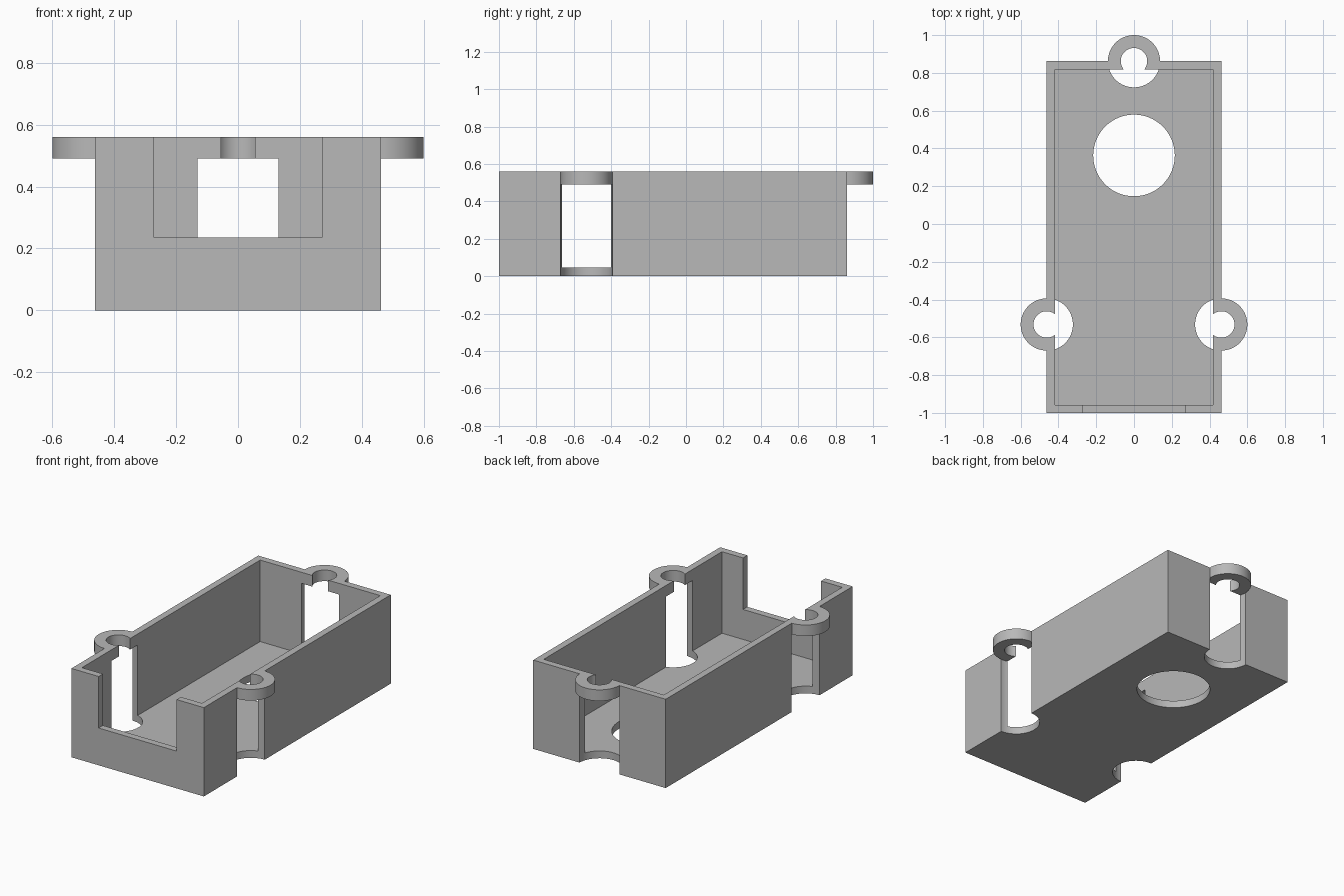
import bpy
import math

cube = bpy.data.objects.get("Cube")
if cube:
    bpy.data.objects.remove(cube, do_unlink=True)

# Main dimensions
HALF_W, FRONT, BACK, TOP = 0.462, -1.0, 0.862, 0.56
WALL, FLOOR = 0.043, 0.046
LUG_R, BORE_R, LUG_BOTTOM = 0.138, 0.07, 0.49
LUGS = [(-HALF_W, -0.532), (HALF_W, -0.532), (0, BACK)]

grey = bpy.data.materials.new("light grey")
grey.use_nodes = True
colour = (0.48, 0.48, 0.48, 1)
grey.diffuse_color = colour
grey.node_tree.nodes["Principled BSDF"].inputs["Base Color"].default_value = colour


def block(name, x, y0, y1, z0, z1):
    """Box symmetric about x = 0."""
    bpy.ops.mesh.primitive_cube_add(size=1, location=(0, (y0 + y1) / 2, (z0 + z1) / 2))
    ob = bpy.context.object
    ob.name = name
    ob.scale = (2 * x, y1 - y0, z1 - z0)
    bpy.ops.object.transform_apply(location=True, rotation=True, scale=True)
    ob.data.materials.append(grey)
    return ob


def post(name, centre, radius, z0, z1):
    """Upright cylinder."""
    bpy.ops.mesh.primitive_cylinder_add(
        vertices=80, radius=radius, depth=z1 - z0, location=(*centre, (z0 + z1) / 2))
    ob = bpy.context.object
    ob.name = name
    bpy.ops.object.transform_apply(location=True, rotation=True, scale=True)
    ob.data.materials.append(grey)
    return ob


def combine(target, tool, operation):
    """Apply one boolean and discard the tool."""
    mod = target.modifiers.new(tool.name, 'BOOLEAN')
    mod.operation = operation
    mod.solver = 'EXACT'
    mod.object = tool
    bpy.context.view_layer.objects.active = target
    bpy.ops.object.modifier_apply(modifier=mod.name)
    bpy.data.objects.remove(tool, do_unlink=True)


# Solid body with three bosses
tray = block("tray", HALF_W, FRONT, BACK, 0, TOP)
for centre in LUGS:
    combine(tray, post("lug", centre, LUG_R, 0.3, TOP), 'UNION')

# Hollow interior
combine(tray, block("cavity", HALF_W - WALL, FRONT + WALL, BACK - WALL, FLOOR, 1), 'DIFFERENCE')

# Screw bores, with wider clearance channels below the lugs
for centre in LUGS:
    combine(tray, post("clearance", centre, LUG_R + 0.0005, -0.2, LUG_BOTTOM), 'DIFFERENCE')
    combine(tray, post("bore", centre, BORE_R, 0.4, 0.8), 'DIFFERENCE')

# Front notch and round floor opening
combine(tray, block("notch", 0.272, FRONT - 0.2, FRONT + 0.1, 0.235, 1), 'DIFFERENCE')
combine(tray, post("floor_opening", (0, 0.363), 0.216, -0.2, 0.2), 'DIFFERENCE')

# Smooth curved walls, crisp corners
bpy.ops.object.select_all(action='DESELECT')
tray.select_set(True)
bpy.context.view_layer.objects.active = tray
bpy.ops.object.shade_smooth_by_angle(angle=math.radians(30))
